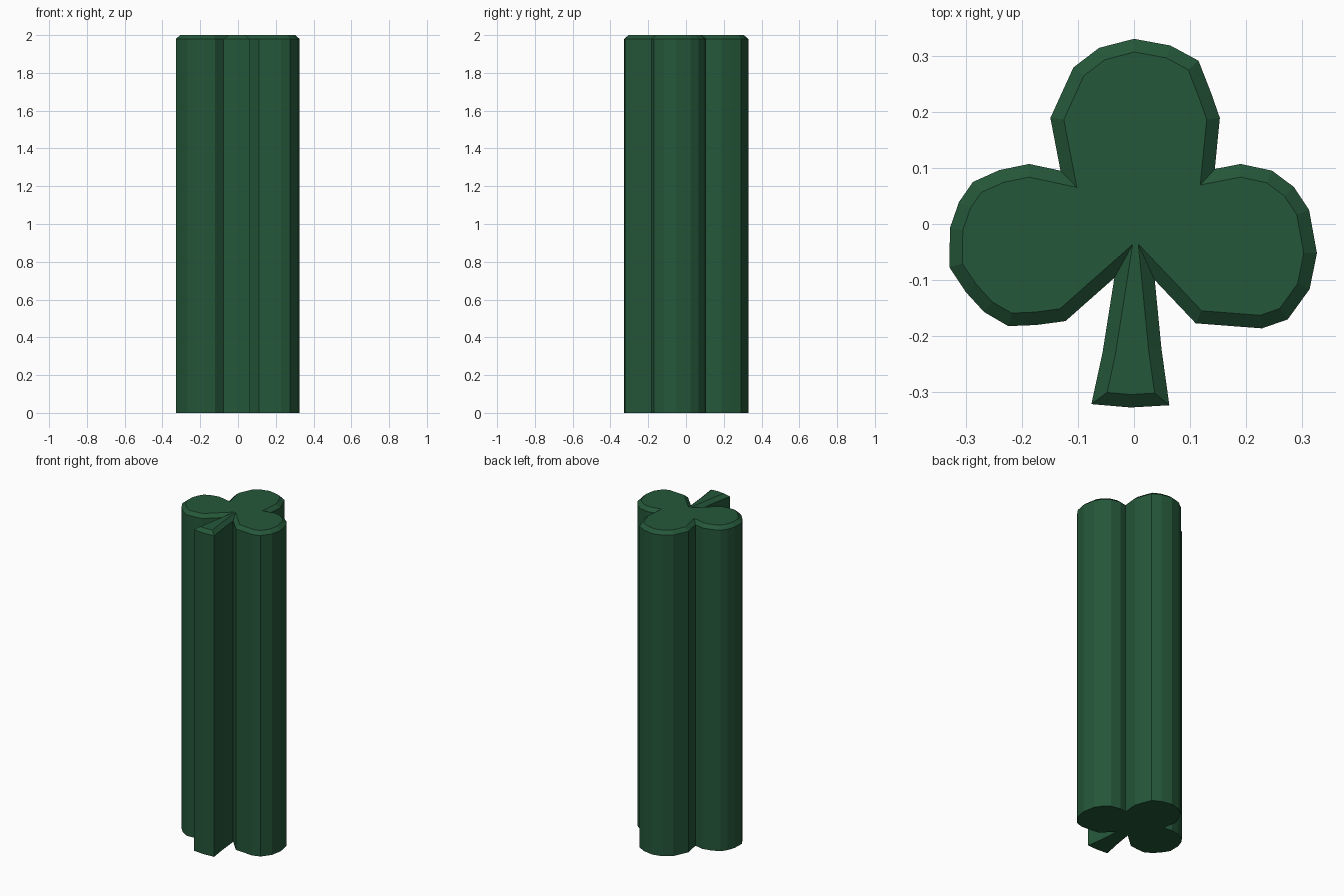
import bpy
import bmesh
from mathutils import Vector

default_cube = bpy.data.objects.get("Cube")
if default_cube:
    bpy.data.objects.remove(default_cube, do_unlink=True)

HEIGHT = 2.0
BEVEL_WIDTH = 0.023
BEVEL_HEIGHT = 0.02

# Hand-cut clover outline in thousandths, running clockwise from the top
top_lobe_right = [(0, 330), (65, 318), (115, 291), (138, 232), (153, 189), (144, 98)]
right_lobe = [(190, 107), (246, 95), (285, 66), (312, 25), (326, -52),
              (313, -116), (274, -170), (228, -186), (110, -177)]
stem = [(37, -100), (49, -223), (63, -323), (-6, -327), (-76, -321), (-56, -229), (-35, -96)]
left_lobe = [(-122, -173), (-174, -180), (-224, -182), (-267, -157), (-300, -121),
             (-329, -77), (-328, -7), (-312, 39), (-287, 75), (-240, 96), (-187, 107)]
top_lobe_left = [(-131, 95), (-149, 189), (-108, 279), (-62, 314)]
outline = [Vector(p) / 1000 for p in
           top_lobe_right + right_lobe + stem + left_lobe + top_lobe_left]


def inset(points, width):
    """Move every edge of a clockwise outline inward by width, with mitred corners."""
    result = []
    for i, point in enumerate(points):
        before = (point - points[i - 1]).normalized()
        after = (points[(i + 1) % len(points)] - point).normalized()
        normal_a = Vector((before.y, -before.x))
        normal_b = Vector((after.y, -after.x))
        mitre = (normal_a + normal_b) / (1 + normal_a.dot(normal_b))
        result.append(point + mitre * width)
    return result


def add_ring(bm, points, z):
    return [bm.verts.new((p.x, p.y, z)) for p in points]


def bridge(bm, lower, upper):
    for i in range(len(lower)):
        j = (i + 1) % len(lower)
        bm.faces.new((lower[i], upper[i], upper[j], lower[j]))


# Straight column with a bevelled upper rim and a flat base
bm = bmesh.new()
base_ring = add_ring(bm, outline, 0)
rim_ring = add_ring(bm, outline, HEIGHT - BEVEL_HEIGHT)
top_ring = add_ring(bm, inset(outline, BEVEL_WIDTH), HEIGHT)
bridge(bm, base_ring, rim_ring)
bridge(bm, rim_ring, top_ring)
bm.faces.new(base_ring)
bm.faces.new(list(reversed(top_ring)))
bmesh.ops.recalc_face_normals(bm, faces=bm.faces)

mesh = bpy.data.meshes.new("clover_column")
bm.to_mesh(mesh)
bm.free()
column = bpy.data.objects.new("clover_column", mesh)
bpy.context.collection.objects.link(column)

# One flat dark green throughout
green = bpy.data.materials.new("dark green")
green.use_nodes = True
colour = (0.018, 0.095, 0.041, 1)
green.diffuse_color = colour
green.node_tree.nodes["Principled BSDF"].inputs["Base Color"].default_value = colour
mesh.materials.append(green)
